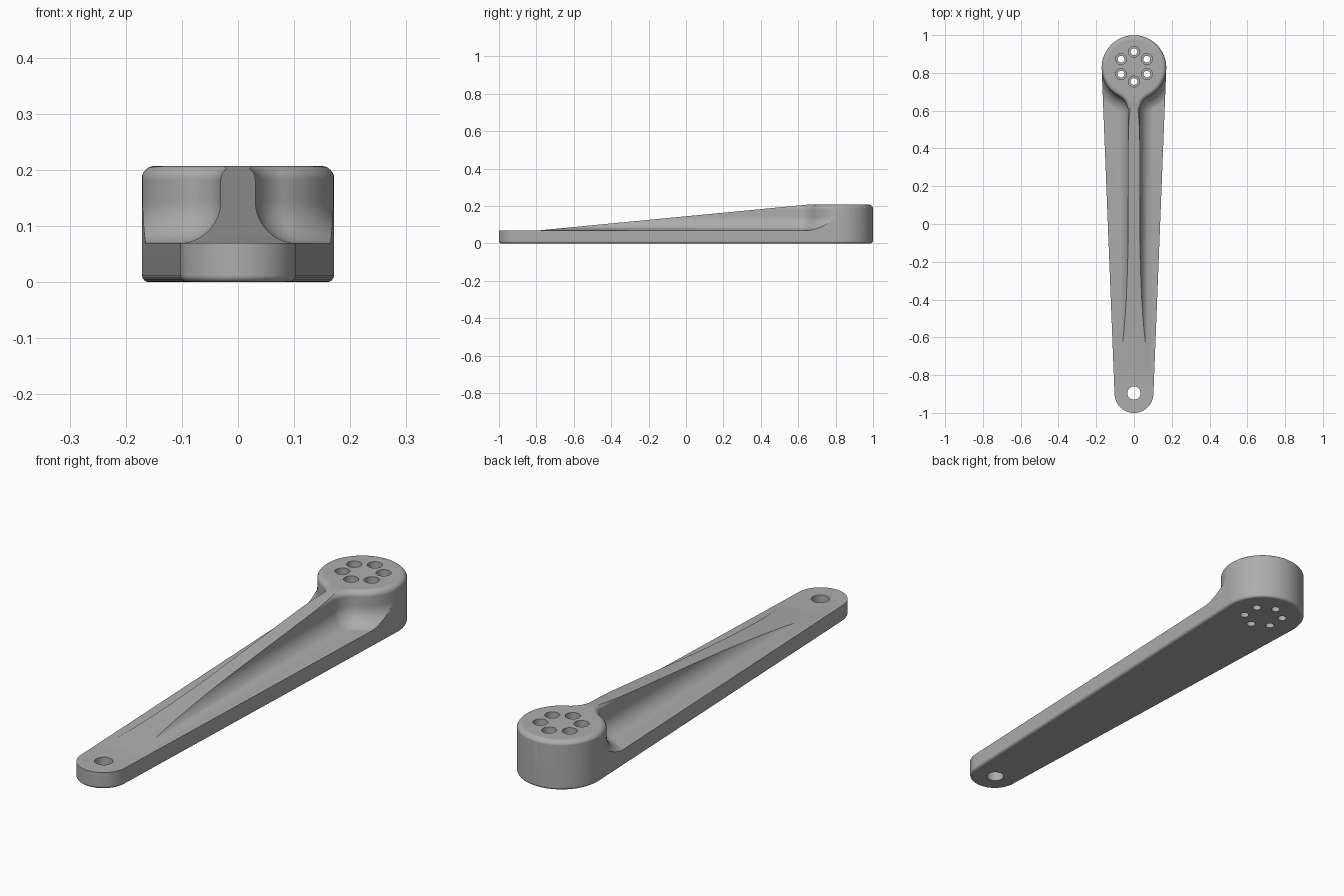
import bpy, bmesh
from math import sin, cos, asin, atan2, pi, sqrt, radians
from mathutils import Vector

if "Cube" in bpy.data.objects:
    bpy.data.objects.remove(bpy.data.objects["Cube"], do_unlink=True)

HUB_Y, HUB_R = 0.828, 0.172
TIP_Y, TIP_R = -0.897, 0.103
PLATE_Z, TOP_Z = 0.07, 0.207
RIB_W, FILLET, NECK, ROUND = 0.031, 0.075, 0.09, 0.024

metal = bpy.data.materials.new("grey_metal")
metal.use_nodes = True
GREY = (0.42, 0.42, 0.42, 1)
metal.diffuse_color = GREY
metal.node_tree.nodes["Principled BSDF"].inputs["Base Color"].default_value = GREY


def arc(cx, cy, r, a, b, n):
    return [(cx + r * cos(a + (b - a) * i / n), cy + r * sin(a + (b - a) * i / n))
            for i in range(n + 1)]


def loft(name, loops):
    """Skin a stack of (outline, z) loops into a closed solid."""
    bm = bmesh.new()
    rings = [[bm.verts.new((x, y, z)) for x, y in pts] for pts, z in loops]
    for low, high in zip(rings, rings[1:]):
        n = len(low)
        for i in range(n):
            j = (i + 1) % n
            bm.faces.new((low[i], low[j], high[j], high[i]))
    bm.faces.new(rings[0][::-1])
    bm.faces.new(rings[-1])
    return finish(name, bm)


def finish(name, bm):
    bmesh.ops.recalc_face_normals(bm, faces=bm.faces[:])
    mesh = bpy.data.meshes.new(name)
    bm.to_mesh(mesh)
    bm.free()
    ob = bpy.data.objects.new(name, mesh)
    bpy.context.collection.objects.link(ob)
    mesh.materials.append(metal)
    return ob


def boolean(target, tool, operation):
    """Apply a boolean and discard the tool object."""
    mod = target.modifiers.new("cut", 'BOOLEAN')
    mod.operation, mod.object, mod.solver = operation, tool, 'EXACT'
    bpy.context.view_layer.objects.active = target
    bpy.ops.object.modifier_apply(modifier=mod.name)
    bpy.data.objects.remove(tool, do_unlink=True)


def planform(d):
    """Tapered arm outline, offset by d."""
    t = asin((HUB_R - TIP_R) / (HUB_Y - TIP_Y))
    return (arc(0, HUB_Y, HUB_R - 0.001 + d, -t, pi + t, 64)
            + arc(0, TIP_Y, TIP_R + d, pi + t, 2 * pi - t, 48))


def keyhole(d):
    """Hub circle running through a concave neck into the rib, offset by d."""
    nx = RIB_W + NECK
    ny = HUB_Y - sqrt((HUB_R + NECK) ** 2 - nx ** 2)
    a = atan2(ny - HUB_Y, nx)
    right = arc(nx, ny, NECK - d, pi, pi + a, 16)[:-1]
    hub = arc(0, HUB_Y, HUB_R + d, a, pi - a, 72)
    left = [(-x, y) for x, y in reversed(right)]
    w = RIB_W + d
    return [(w, -0.85)] + right + hub + left + [(-w, -0.85)]


def cylinder(name, x, y, r, z0, z1, n=32):
    ring = arc(x, y, r, 0, 2 * pi, n)[:-1]
    return loft(name, [(ring, z0), (ring, z1)])


# Hub and rib: concave fillet at the foot, rounded edge at the top
levels = [(keyhole(FILLET), 0.02)]
for i in range(13):
    t = i / 12 * pi / 2
    levels.append((keyhole(FILLET * (1 - sin(t))), PLATE_Z - 0.001 + FILLET * (1 - cos(t))))
for i in range(7):
    t = i / 6 * pi / 2
    levels.append((keyhole(ROUND * (cos(t) - 1)), TOP_Z - ROUND + ROUND * sin(t)))
flare = loft("hub_and_rib", levels)

# Sloping top of the rib
bm = bmesh.new()
bm.from_mesh(flare.data)
start = Vector((0, -0.78, PLATE_Z))
slope = Vector((0, 0.65, TOP_Z)) - start
bmesh.ops.bisect_plane(bm, geom=bm.verts[:] + bm.edges[:] + bm.faces[:], dist=1e-6,
                       plane_co=start, plane_no=(0, -slope.z, slope.y), clear_outer=True)
bmesh.ops.holes_fill(bm, edges=[e for e in bm.edges if e.is_boundary], sides=0)
bmesh.ops.recalc_face_normals(bm, faces=bm.faces[:])
bm.to_mesh(flare.data)
bm.free()

# Flat plate under the rib
box = [(-0.4, -1.2), (0.4, -1.2), (0.4, 1.2), (-0.4, 1.2)]
slab = loft("slab", [(box, -0.1), (box, PLATE_Z)])
boolean(slab, flare, 'UNION')

# Trim everything to the tapered outline with a rounded lower edge
edge = 0.012
loops = [(planform(edge * (sin(i * pi / 8) - 1)), edge * (1 - cos(i * pi / 8))) for i in range(5)]
arm = loft("crank_arm", loops + [(planform(0), 0.3)])
boolean(arm, slab, 'INTERSECT')

# Tip hole, and a ring of counterbored bolt holes in the hub
boolean(arm, cylinder("tip_hole", 0, -0.895, 0.035, -0.1, 0.3), 'DIFFERENCE')
for k in range(6):
    a = pi / 2 + k * pi / 3
    x, y = 0.079 * cos(a), HUB_Y + 0.005 + 0.079 * sin(a)
    boolean(arm, cylinder("bolt_hole", x, y, 0.018, -0.1, 0.3, 24), 'DIFFERENCE')
    boolean(arm, cylinder("counterbore", x, y, 0.029, 0.07, 0.3, 24), 'DIFFERENCE')

# Smooth shading with crisp edges
bpy.ops.object.select_all(action='DESELECT')
arm.select_set(True)
bpy.context.view_layer.objects.active = arm
bpy.ops.object.shade_smooth_by_angle(angle=radians(30))
weighted = arm.modifiers.new("weighted_normals", 'WEIGHTED_NORMAL')
weighted.keep_sharp = True
